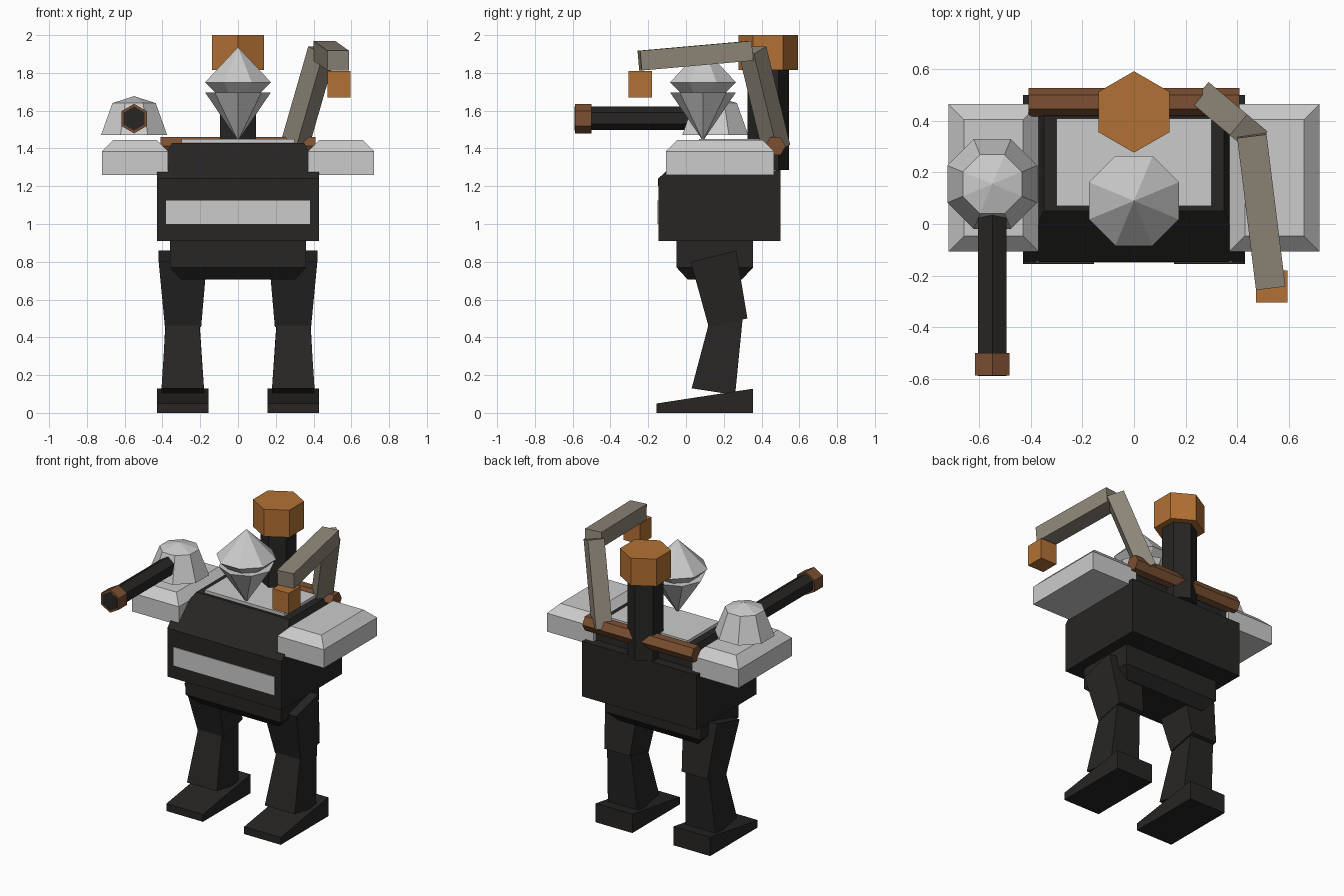
import bpy, bmesh, math
from mathutils import Vector

if "Cube" in bpy.data.objects:
    bpy.data.objects.remove(bpy.data.objects["Cube"])


def material(name, rgb):
    m = bpy.data.materials.new(name)
    m.diffuse_color = (*rgb, 1)
    m.use_nodes = True
    m.node_tree.nodes["Principled BSDF"].inputs["Base Color"].default_value = m.diffuse_color
    return m


BLACK = material("black_metal", (0.02, 0.019, 0.018))
BROWN = material("copper", (0.2, 0.08, 0.032))
ORANGE = material("orange", (0.45, 0.165, 0.035))
TAN = material("tan_metal", (0.27, 0.24, 0.19))


def loft(name, rings, mat=None):
    """Skin a list of equal-length point rings and cap both ends."""
    bm = bmesh.new()
    vs = [[bm.verts.new(p) for p in r] for r in rings]
    n = len(vs[0])
    for a, b in zip(vs, vs[1:]):
        for i in range(n):
            j = (i + 1) % n
            bm.faces.new((a[i], a[j], b[j], b[i]))
    bm.faces.new(vs[0][::-1])
    bm.faces.new(vs[-1])
    bmesh.ops.remove_doubles(bm, verts=bm.verts, dist=1e-5)
    bmesh.ops.recalc_face_normals(bm, faces=bm.faces)
    me = bpy.data.meshes.new(name)
    bm.to_mesh(me)
    bm.free()
    ob = bpy.data.objects.new(name, me)
    bpy.context.collection.objects.link(ob)
    if mat:
        me.materials.append(mat)
    return ob


def rect(x0, x1, y0, y1, z):
    return [(x0, y0, z), (x1, y0, z), (x1, y1, z), (x0, y1, z)]


def box(name, x, y, z, mat=None):
    return loft(name, [rect(*x, *y, z[0]), rect(*x, *y, z[1])], mat)


def side_profile(name, pts, x0, x1, mat=None):
    """Extrude a (y, z) profile along x."""
    return loft(name, [[(x, y, z) for y, z in pts] for x in (x0, x1)], mat)


def turned(name, centre, n, levels, axis="z", spin=0.0, mat=None):
    """Regular n-gon rings; levels are (position along axis, radius)."""
    rings = []
    for h, r in levels:
        ring = []
        for i in range(n):
            t = spin + math.tau * i / n
            a, b = r * math.cos(t), r * math.sin(t)
            p = {"z": (a, b, h), "y": (a, h, b), "x": (h, a, b)}[axis]
            ring.append(Vector(centre) + Vector(p))
        rings.append(ring)
    return loft(name, rings, mat)


def beam(name, p, q, width, height, mat):
    """Rectangular beam between two points."""
    p, q = Vector(p), Vector(q)
    d = (q - p).normalized()
    side = d.cross(Vector((0, 0, 1))).normalized()
    up = side.cross(d)
    rings = [[c + side * sx * width / 2 + up * sy * height / 2
              for sx, sy in ((-1, -1), (1, -1), (1, 1), (-1, 1))] for c in (p, q)]
    return loft(name, rings, mat)


# Torso
side_profile("lower_torso", [(-.145, .91), (-.145, 1.24), (-.11, 1.275), (.5, 1.285), (.5, .91)],
             -.43, .43, BLACK)
loft("upper_torso", [[(x, y, z) for y, z in pts] for x, pts in (
    (-.37, [(-.147, 1.2), (-.147, 1.24), (.01, 1.39), (.44, 1.39), (.44, 1.2)]),
    (-.35, [(-.147, 1.2), (-.147, 1.24), (.05, 1.43), (.42, 1.43), (.44, 1.2)]),
    (.35, [(-.147, 1.2), (-.147, 1.24), (.05, 1.43), (.42, 1.43), (.44, 1.2)]),
    (.37, [(-.147, 1.2), (-.147, 1.24), (.01, 1.39), (.44, 1.39), (.44, 1.2)]))], BLACK)
box("top_plate", (-.3, .3), (.07, .41), (1.42, 1.45))
box("chest_stripe", (-.38, .38), (-.15, -.1), (1.0, 1.125))
loft("pelvis", [rect(-.3, .3, .01, .295, .705), rect(-.36, .36, -.05, .355, .77),
                rect(-.36, .36, -.05, .355, .93)], BLACK)

# Legs and shoulder pads, mirrored
for s, tag in ((-1, "left"), (1, "right")):
    def limb(name, top, bottom):
        rings = []
        for (ya, za), (yb, zb), x0, x1 in (top, bottom):
            rings.append([(s * x0, ya, za), (s * x1, ya, za), (s * x1, yb, zb), (s * x0, yb, zb)])
        loft(f"{tag}_{name}", rings, BLACK)

    limb("thigh", ((.025, .80), (.265, .86), .165, .42), ((.12, .455), (.325, .50), .195, .387))
    limb("shin", ((.12, .47), (.30, .50), .205, .383), ((.03, .13), (.26, .095), .18, .405))
    side_profile(f"{tag}_foot", [(-.155, 0), (-.155, .05), (.355, .128), (.355, 0)],
                 s * .155, s * .43, BLACK)
    xs = sorted((s * .37, s * .72))
    loft(f"{tag}_shoulder_pad", [rect(*xs, -.107, .465, 1.26), rect(*xs, -.107, .465, 1.385),
                                 rect(xs[0] + .06, xs[1] - .06, -.047, .405, 1.445)])

# Gem-shaped head
e = math.pi / 8
turned("head_top", (0, .09, 0), 8, [(1.695, .13), (1.75, .189), (1.937, 0)], spin=e)
turned("head_bottom", (0, .09, 0), 8, [(1.44, 0), (1.695, .173)])

# Dome turret with barrel
turned("turret_dome", (-.55, .155, 0), 8, [(1.472, .189), (1.64, .124), (1.677, 0)], spin=e)
h = math.pi / 6
turned("gun_barrel", (-.55, 0, 1.56), 6, [(-.55, .063), (.1, .063)], "y", h, BLACK)
turned("muzzle", (-.55, 0, 1.558), 6, [(-.588, .078), (-.5, .078)], "y", h, BROWN)
turned("muzzle_bore", (-.55, 0, 1.558), 6, [(-.59, .064), (-.57, .064)], "y", h, BLACK)

# Chimney and rear bar
turned("chimney_pipe", (0, .435, 0), 6, [(1.285, .11), (1.83, .11)], spin=h, mat=BLACK)
turned("chimney_cap", (0, .435, 0), 6, [(1.815, .158), (2.0, .158)], spin=h, mat=ORANGE)
turned("rear_bar", (0, .473, 1.412), 6, [(-.41, .055), (.41, .055)], "x", mat=BROWN)

# Crane arm with hanging weight
beam("crane_upright", (.295, .478, 1.40), (.445, .352, 1.92), .105, .11, TAN)
beam("crane_boom", (.457, .345, 1.917), (.53, -.245, 1.865), .115, .105, TAN)
box("crane_weight", (.473, .595), (-.305, -.18), (1.67, 1.81), ORANGE)
